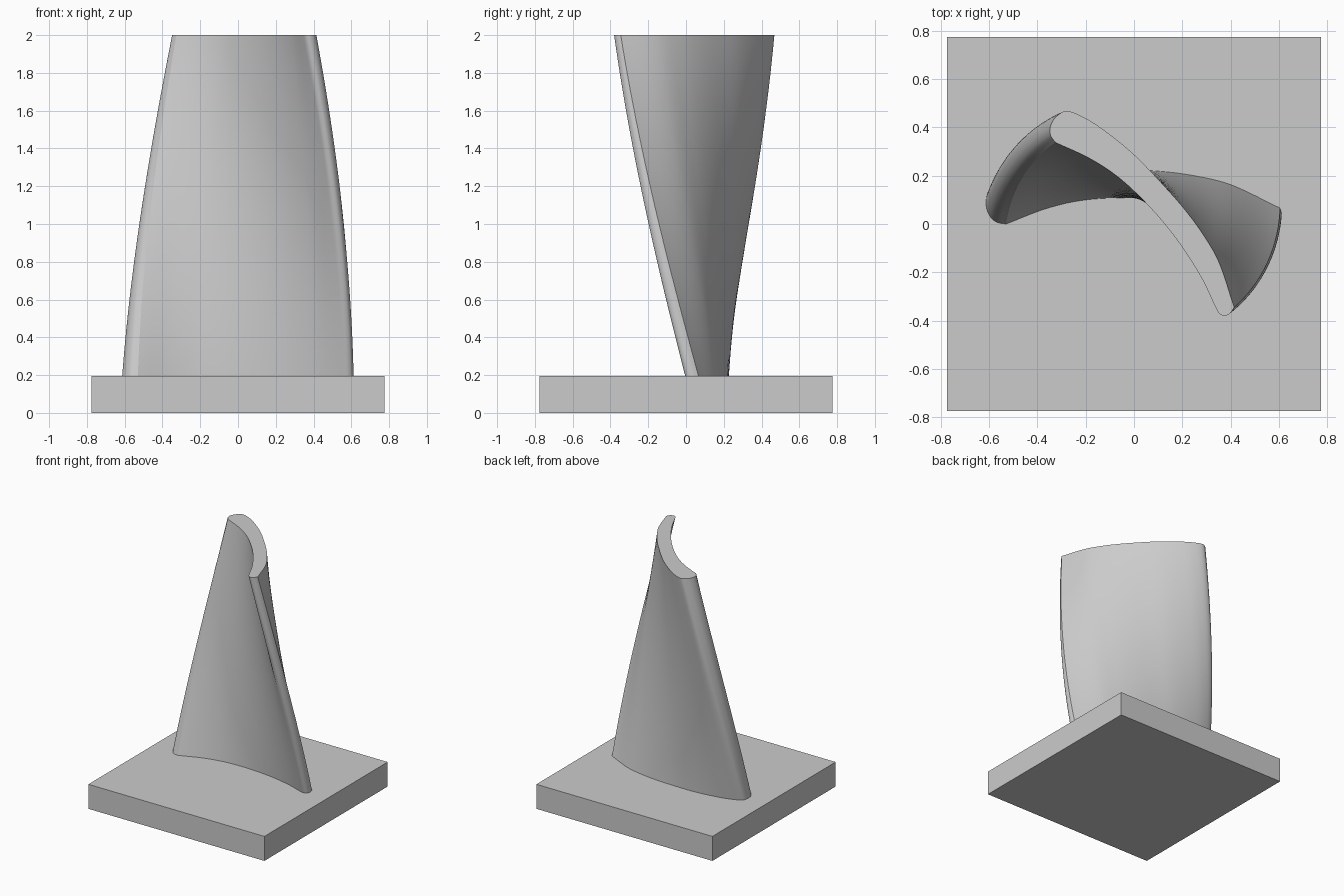
import bpy, bmesh, math
from mathutils import Vector, Matrix

cube = bpy.data.objects.get("Cube")
if cube:
    bpy.data.objects.remove(cube, do_unlink=True)

BASE_TOP, TOP = 0.195, 2.0
TWIST, TAPER = math.radians(-46), 0.887
LEVELS = 48

grey = bpy.data.materials.new("plain grey")
grey.use_nodes = True
colour = (0.6, 0.6, 0.6, 1)
grey.diffuse_color = colour
grey.node_tree.nodes["Principled BSDF"].inputs["Base Color"].default_value = colour


def add_object(name, bm):
    bmesh.ops.recalc_face_normals(bm, faces=bm.faces)
    mesh = bpy.data.meshes.new(name)
    bm.to_mesh(mesh)
    bm.free()
    mesh.materials.append(grey)
    obj = bpy.data.objects.new(name, mesh)
    bpy.context.collection.objects.link(obj)
    return obj


def spline(points, steps=8):
    """Smooth curve through the points, leaving out the last one."""
    p = [Vector(q) for q in points]
    p = [2 * p[0] - p[1]] + p + [2 * p[-1] - p[-2]]
    curve = []
    for a, b, c, d in zip(p, p[1:], p[2:], p[3:]):
        # tangents scaled to the local spacing keep tight bends clean
        span = (c - b).length
        m0 = (c - a) * span / ((b - a).length + span)
        m1 = (d - b) * span / ((d - c).length + span)
        for i in range(steps):
            t = i / steps
            curve.append(b * (2*t**3 - 3*t**2 + 1) + m0 * (t**3 - 2*t**2 + t)
                         + c * (3*t**2 - 2*t**3) + m1 * (t**3 - t**2))
    return curve


# Square base
bm = bmesh.new()
bmesh.ops.create_cube(bm, size=1, matrix=Matrix.Translation((0, 0, BASE_TOP / 2))
                      @ Matrix.Diagonal((1.55, 1.55, BASE_TOP, 1)))
add_object("base", bm)

# Blade section: rounded nose and convex back, then thin tail and hollow face
back = [(-0.53, 0), (-0.57, 0.008), (-0.598, 0.034), (-0.613, 0.08), (-0.6, 0.138),
        (-0.52, 0.178), (-0.4, 0.206), (-0.24, 0.225), (-0.08, 0.226),
        (0.1, 0.219), (0.25, 0.2), (0.4, 0.163), (0.605, 0.066)]
face = [(0.605, 0.066), (0.612, 0.035), (0.603, 0.007), (0.58, -0.004), (0.55, 0.002),
        (0.4, 0.052), (0.2, 0.092), (0, 0.108), (-0.2, 0.1), (-0.36, 0.065), (-0.53, 0)]
section = spline(back) + spline(face)

# Blade: the section twisted and tapered as it rises
bm = bmesh.new()
rings = []
for k in range(LEVELS + 1):
    t = k / LEVELS
    turn = Matrix.Rotation(TWIST * t, 2) * (1 + (TAPER - 1) * t)
    z = BASE_TOP + (TOP - BASE_TOP) * t
    rings.append([bm.verts.new((*(turn @ q), z)) for q in section])
n = len(section)
for low, high in zip(rings, rings[1:]):
    for i in range(n):
        j = (i + 1) % n
        bm.faces.new((low[i], low[j], high[j], high[i]))
bm.faces.new(rings[0])
bm.faces.new(rings[-1])
blade = add_object("twisted_blade", bm)

bpy.ops.object.select_all(action='DESELECT')
blade.select_set(True)
bpy.context.view_layer.objects.active = blade
bpy.ops.object.shade_smooth_by_angle(angle=math.radians(30))
